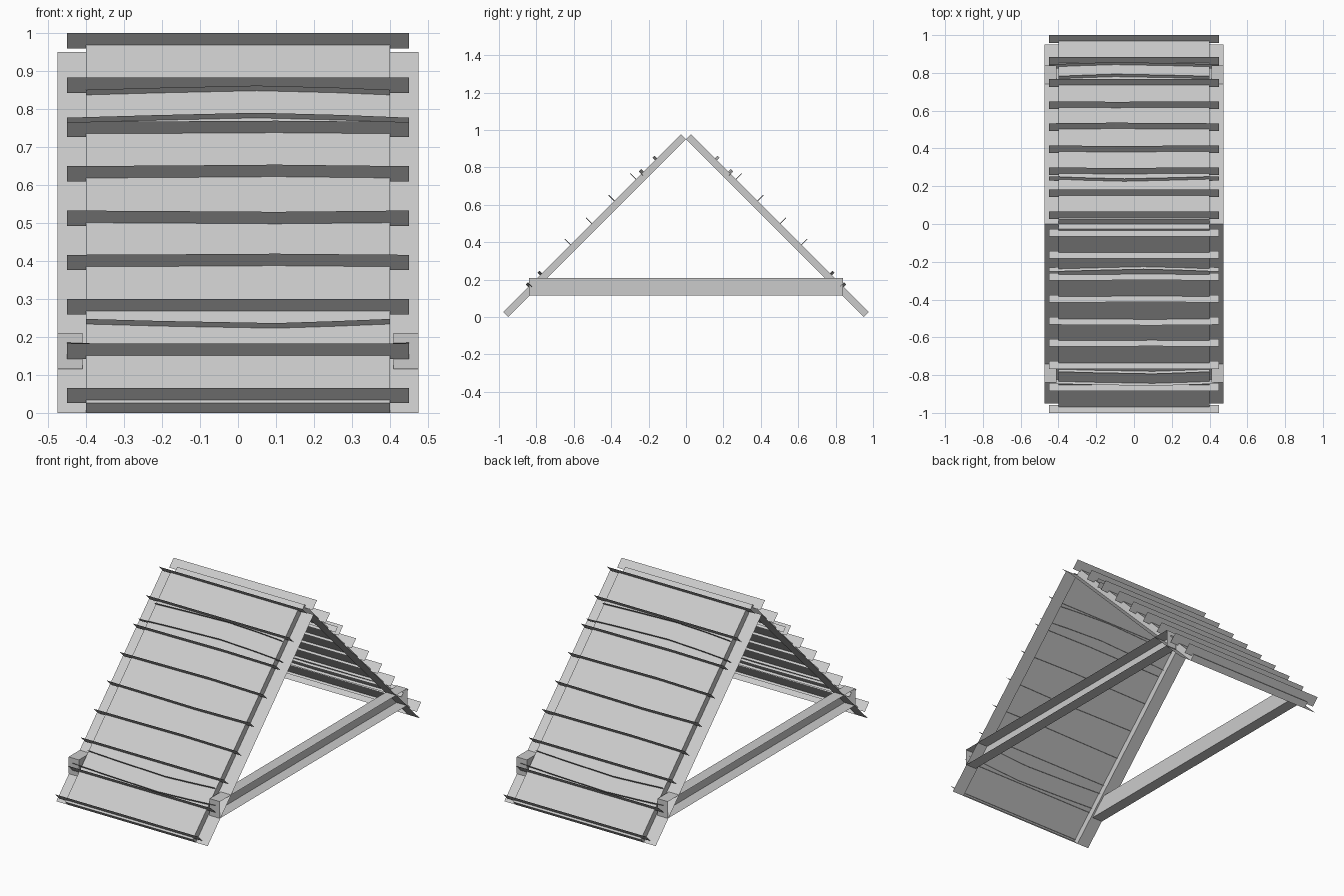
import bpy, math

if "Cube" in bpy.data.objects:
    bpy.data.objects.remove(bpy.data.objects["Cube"])

# slope coordinates: s runs up the ramp, o is the offset outward from it
def P(x, s, o):
    return (x, (s - o) / 2, (s + o) / 2)

def make(name, verts, faces, turn=False):
    me = bpy.data.meshes.new(name)
    if turn:
        verts = [(-x, -y, z) for x, y, z in verts]
    me.from_pydata(verts, [], faces)
    me.update()
    ob = bpy.data.objects.new(name, me)
    bpy.context.collection.objects.link(ob)
    return ob

def ribbon(name, xs, ss, o0, o1, turn):
    verts = [P(x, s, o) for x, s in zip(xs, ss) for o in (o0, o1)]
    faces = [(2*i, 2*i + 2, 2*i + 3, 2*i + 1) for i in range(len(xs) - 1)]
    make(name, verts, faces, turn)

LOW, TOP, END = 0.95, 1.003, 0.95

for side, turn in (("front", False), ("back", True)):
    # ramp sheet: hat-shaped section with flat side flanges and closed ends
    prof = [(-.475, LOW), (-.40, LOW), (-.40, TOP), (.40, TOP), (.40, LOW), (.475, LOW)]
    n = len(prof)
    verts = [P(x, s, o) for s in (-END, END) for x, o in prof]
    faces = [(i, i + 1, i + 1 + n, i + n) for i in range(n - 1)]
    faces += [(1, 4, 3, 2), (n + 1, n + 2, n + 3, n + 4)]
    make(side + "_ramp", verts, faces, turn)

    # nine upright grip slats, the middle ones slightly warped
    for k in range(9):
        s = .934 - k * .2335
        w = {2: .006, 3: .008, 4: -.007, 5: .006}.get(k, 0)
        ribbon(f"{side}_slat_{k + 1}", [-.45, -.15, .1, .45],
               [s, s + w * .5, s + w, s], .985, 1.066, turn)

    # thin bowed strips near the top and bottom
    for k, (s, bow, hx, mid) in enumerate(((.672, .022, .40, .05), (.525, .026, .45, .05),
                                           (-.535, -.022, .40, .1), (-.66, -.024, .45, .1))):
        ribbon(f"{side}_bowed_strip_{k + 1}", [-hx, -hx / 2, mid, hx / 2 + .05, hx],
               [s, s + bow * .5, s + bow, s + bow * .55, s], .985, 1.03, turn)

# base beams: channels open to the outside with capped ends
for side, sx in (("left", -1), ("right", 1)):
    sec = [(.475, .21), (.41, .21), (.41, .115), (.475, .115)]
    verts = [(sx * x, y, z) for y in (-.84, .84) for x, z in sec]
    faces = [(i, i + 1, i + 5, i + 4) for i in range(3)] + [(0, 1, 2, 3), (4, 7, 6, 5)]
    make(side + "_base_beam", verts, faces)
